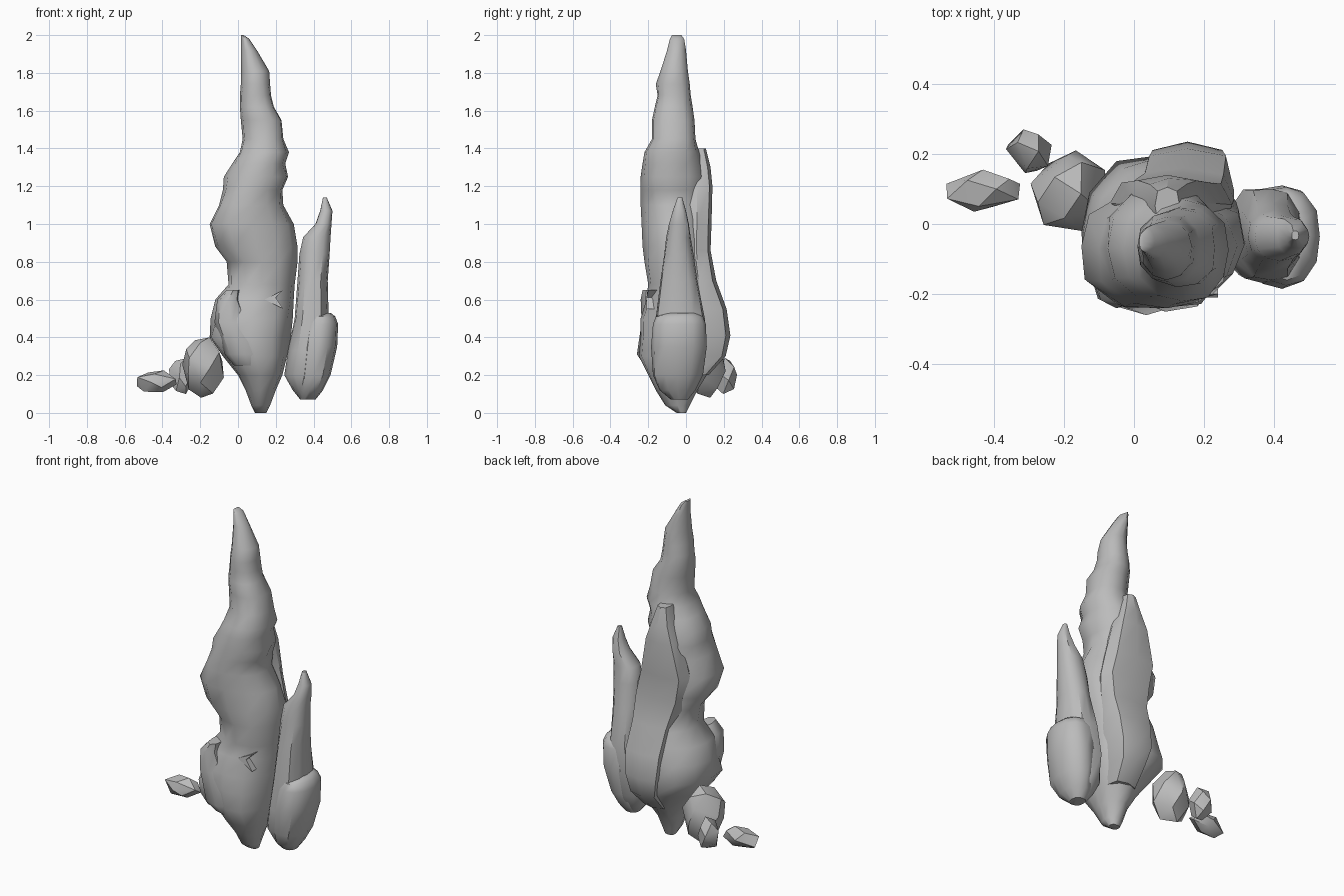
import bpy, bmesh, math, random
from mathutils import Vector, noise

random.seed(4)

cube = bpy.data.objects.get("Cube")
if cube:
    bpy.data.objects.remove(cube, do_unlink=True)

# one plain stone colour
stone = bpy.data.materials.new("grey_stone")
stone.use_nodes = True
STONE_COLOUR = (0.5, 0.5, 0.5, 1)
stone.diffuse_color = STONE_COLOUR
stone.node_tree.nodes["Principled BSDF"].inputs["Base Color"].default_value = STONE_COLOUR


def finish(bm, name, angle):
    """Turn a bmesh into a stone object with sharp creases kept."""
    bmesh.ops.recalc_face_normals(bm, faces=bm.faces)
    mesh = bpy.data.meshes.new(name)
    bm.to_mesh(mesh)
    bm.free()
    mesh.materials.append(stone)
    obj = bpy.data.objects.new(name, mesh)
    bpy.context.collection.objects.link(obj)
    bpy.ops.object.select_all(action="DESELECT")
    bpy.context.view_layer.objects.active = obj
    obj.select_set(True)
    bpy.ops.object.shade_smooth_by_angle(angle=math.radians(angle))
    return obj


def spire(name, rings, sides=12, rough=0.1, square=0.06, angle=50):
    """Loft rough rings, each given as height, left, right, front, back."""
    bm = bmesh.new()
    loops = []
    for z, x0, x1, y0, y1 in rings:
        centre = Vector(((x0 + x1) / 2, (y0 + y1) / 2, z))
        loop = []
        for i in range(sides):
            a = math.tau * i / sides
            arm = Vector((math.cos(a) * (x1 - x0) / 2, math.sin(a) * (y1 - y0) / 2, 0))
            # keep the silhouette directions, fill out and roughen the diagonals
            weight = abs(math.sin(2 * a))
            bump = noise.noise((centre + arm) * 6) * rough + square
            loop.append(bm.verts.new(centre + arm * (1 + bump * weight)))
        loops.append(loop)
    for low, high in zip(loops, loops[1:]):
        for i in range(sides):
            j = (i + 1) % sides
            bm.faces.new((low[i], low[j], high[j], high[i]))
    bm.faces.new(loops[0])
    bm.faces.new(loops[-1])
    return finish(bm, name, angle)


def boulder(name, low, high, points=14, angle=35):
    """Faceted hull of evenly scattered points, stretched to fill a box."""
    low, high = Vector(low), Vector(high)
    bm = bmesh.new()
    for i in range(points):
        h = 1 - 2 * (i + 0.5) / points
        a = i * math.pi * (3 - math.sqrt(5)) + random.uniform(-0.3, 0.3)
        r = math.sqrt(1 - h * h)
        bm.verts.new(Vector((r * math.cos(a), r * math.sin(a), h)) * random.uniform(0.88, 1))
    hull = bmesh.ops.convex_hull(bm, input=bm.verts)
    loose = [v for v in hull["geom_interior"] if isinstance(v, bmesh.types.BMVert)]
    bmesh.ops.delete(bm, geom=loose, context="VERTS")
    for axis in range(3):
        values = [v.co[axis] for v in bm.verts]
        a, b = min(values), max(values)
        for v in bm.verts:
            t = (v.co[axis] - a) / (b - a)
            v.co[axis] = low[axis] + t * (high[axis] - low[axis])
    return finish(bm, name, angle)


def slab(name, outline, depth, angle=30):
    """Extrude an outline of points along a depth vector."""
    bm = bmesh.new()
    face = bm.faces.new([bm.verts.new(p) for p in outline])
    new = bmesh.ops.extrude_face_region(bm, geom=[face])
    verts = [g for g in new["geom"] if isinstance(g, bmesh.types.BMVert)]
    bmesh.ops.translate(bm, verts=verts, vec=depth)
    return finish(bm, name, angle)


# tall main spire
spire("main_spire", [
    (0, .09, .15, -.05, 0),
    (.04, .07, .17, -.11, .02),
    (.12, .04, .2, -.16, .06),
    (.2, 0, .235, -.2, .11),
    (.3, -.08, .26, -.25, .17),
    (.4, -.15, .28, -.24, .195),
    (.5, -.145, .29, -.24, .19),
    (.6, -.12, .295, -.21, .17),
    (.68, -.05, .3, -.2, .14),
    (.8, -.06, .315, -.22, .12),
    (.88, -.12, .315, -.23, .11),
    (1, -.15, .295, -.235, .11),
    (1.1, -.1, .24, -.24, .1),
    (1.18, -.08, .235, -.24, .1),
    (1.25, -.075, .265, -.24, .1),
    (1.32, -.03, .25, -.23, .09),
    (1.38, .01, .27, -.22, .07),
    (1.45, .025, .24, -.18, .05),
    (1.55, .015, .23, -.18, .045),
    (1.62, .01, .19, -.165, .035),
    (1.68, .01, .175, -.15, .025),
    (1.74, .015, .17, -.16, .02),
    (1.81, .015, .165, -.135, .01),
    (1.92, .015, .1, -.1, 0),
    (1.98, .015, .06, -.085, -.01),
    (2, .015, .03, -.075, -.025),
], rough=.2, square=.04)

# leaning ridge on the back of the main spire
spire("back_ridge", [
    (.2, .06, .22, -.06, .12),
    (.3, .06, .25, -.02, .21),
    (.41, .03, .275, -.02, .235),
    (.55, .02, .285, -.02, .215),
    (.7, .01, .285, -.02, .16),
    (.86, -.04, .28, -.02, .13),
    (1, -.07, .25, -.02, .135),
    (1.2, -.01, .2, -.02, .14),
    (1.3, .03, .165, -.02, .13),
    (1.4, .06, .13, 0, .105),
], sides=8, square=.15, angle=35)

# broken shelf low on the front
spire("front_shelf", [
    (.25, -.02, .14, -.22, -.1),
    (.31, -.07, .14, -.26, -.08),
    (.48, -.125, .06, -.235, -.05),
    (.6, -.11, .01, -.24, -.05),
    (.65, -.06, .01, -.23, -.08),
], sides=8, angle=45)

# small chip standing out of the front
slab("front_chip", [
    (.14, -.2, .6), (.24, -.2, .65), (.2, -.21, .61), (.24, -.21, .55),
], (0, .06, 0))

# shorter spire beside the main one
spire("side_spire", [
    (.07, .33, .39, -.07, 0),
    (.12, .29, .43, -.12, .04),
    (.2, .245, .46, -.16, .08),
    (.33, .265, .48, -.17, .1),
    (.5, .3, .48, -.16, .1),
    (.7, .315, .475, -.135, .06),
    (.84, .325, .485, -.115, .04),
    (.93, .345, .49, -.105, .025),
    (1, .41, .495, -.09, .015),
    (1.07, .435, .5, -.07, 0),
    (1.14, .45, .47, -.045, -.02),
], rough=.2, angle=40)

# thick scale on the outer face of the side spire
spire("side_scale", [
    (.07, .33, .41, -.08, .01),
    (.12, .31, .45, -.14, .05),
    (.2, .31, .49, -.175, .09),
    (.35, .32, .525, -.185, .11),
    (.47, .34, .53, -.175, .105),
    (.51, .36, .515, -.16, .09),
    (.53, .4, .49, -.1, .05),
], rough=.15, square=.02, angle=40)

# loose boulders on the ground side
boulder("large_boulder", (-.295, -.02, .08), (-.075, .21, .4), points=20)
boulder("middle_boulder", (-.365, .145, .1), (-.235, .27, .29))
boulder("far_boulder", (-.535, .035, .11), (-.325, .155, .225))
